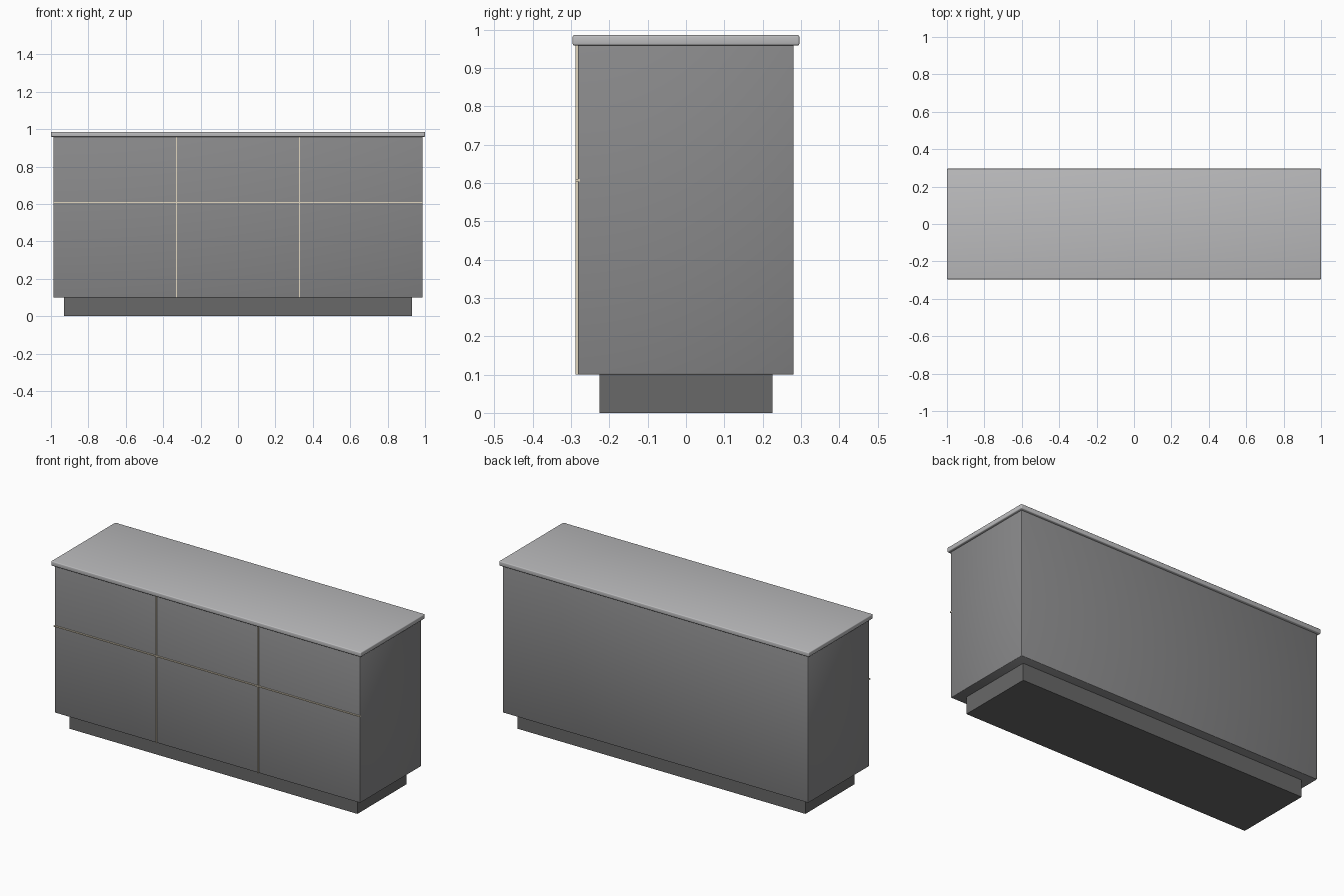
import bpy

if "Cube" in bpy.data.objects:
    bpy.data.objects.remove(bpy.data.objects["Cube"])


def material(name, r, g, b):
    m = bpy.data.materials.new(name)
    m.diffuse_color = (r, g, b, 1)
    m.use_nodes = True
    m.node_tree.nodes["Principled BSDF"].inputs["Base Color"].default_value = m.diffuse_color
    return m


def box(name, x, y, z, mat, bevel=0.0, segments=2):
    """Box from (min, max) ranges with optional smooth rounded edges."""
    bpy.ops.mesh.primitive_cube_add(
        size=1, location=[(r[0] + r[1]) / 2 for r in (x, y, z)])
    ob = bpy.context.object
    ob.name = name
    ob.scale = [r[1] - r[0] for r in (x, y, z)]
    bpy.ops.object.transform_apply(location=False, rotation=False, scale=True)
    if bevel:
        m = ob.modifiers.new("rounded_edges", 'BEVEL')
        m.width = bevel
        m.segments = segments
        bpy.ops.object.shade_smooth()
    ob.data.materials.append(mat)
    return ob


dark = material("dark_base", 0.14, 0.14, 0.14)
charcoal = material("charcoal_lacquer", 0.25, 0.25, 0.255)
stone = material("grey_stone", 0.5, 0.5, 0.51)
brass = material("pale_brass_trim", 0.75, 0.67, 0.52)

# Recessed base, cabinet body and overhanging top
box("plinth", (-0.929, 0.929), (-0.226, 0.226), (0, 0.1), dark)
box("cabinet_body", (-0.986, 0.986), (-0.282, 0.281), (0.1, 0.96), charcoal, 0.003)
box("counter_top", (-1, 1), (-0.296, 0.296), (0.959, 0.986), stone, 0.005, 3)

# Thin trim strips dividing the front into six panels
for side, x in (("left", -0.329), ("right", 0.329)):
    box(side + "_vertical_trim", (x - 0.003, x + 0.003),
        (-0.288, -0.28), (0.1, 0.96), brass)
box("horizontal_trim", (-0.987, 0.987), (-0.289, -0.277), (0.604, 0.61), brass)
